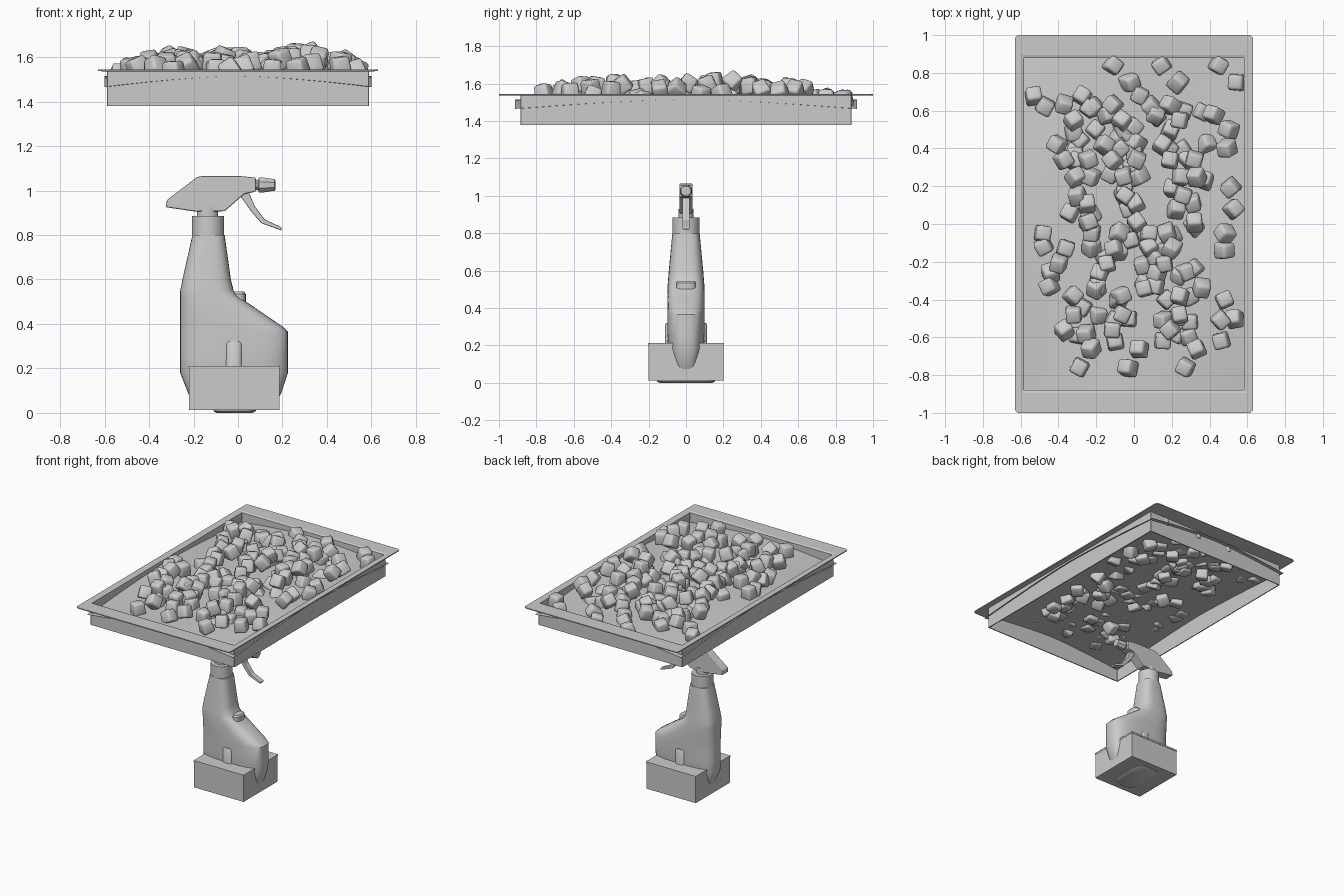
import bpy, bmesh, math, random
from mathutils import Matrix, Euler, Vector

if "Cube" in bpy.data.objects:
    bpy.data.objects.remove(bpy.data.objects["Cube"])

random.seed(4)


def finish(name, bm, smooth=None):
    bmesh.ops.recalc_face_normals(bm, faces=bm.faces)
    me = bpy.data.meshes.new(name)
    bm.to_mesh(me)
    bm.free()
    ob = bpy.data.objects.new(name, me)
    bpy.context.collection.objects.link(ob)
    if smooth:
        bpy.ops.object.select_all(action='DESELECT')
        ob.select_set(True)
        bpy.context.view_layer.objects.active = ob
        bpy.ops.object.shade_smooth_by_angle(angle=math.radians(smooth))
    return ob


def loft(name, rings, smooth=None, capped=True):
    """Bridge a list of equally sized closed rings of points."""
    bm = bmesh.new()
    vs = [[bm.verts.new(p) for p in r] for r in rings]
    n = len(rings[0])
    for a, b in zip(vs, vs[1:]):
        for i in range(n):
            j = (i + 1) % n
            bm.faces.new((a[i], a[j], b[j], b[i]))
    if capped:
        bm.faces.new(vs[0])
        bm.faces.new(vs[-1])
    return finish(name, bm, smooth)


def oval(z, x0, x1, hy, power=2.0, n=32):
    """Superellipse ring at height z, between x0 and x1."""
    pts = []
    for i in range(n):
        a = 2 * math.pi * i / n
        c, s = math.cos(a), math.sin(a)
        pts.append(((x0 + x1) / 2 + (x1 - x0) / 2 * math.copysign(abs(c) ** (2 / power), c),
                    hy * math.copysign(abs(s) ** (2 / power), s), z))
    return pts


def plate(name, profile, hy, bevel=0.0):
    """Extrude an x-z profile across y, with softened edges."""
    ob = loft(name, [[(x, y, z) for x, z in profile] for y in (-hy, hy)])
    if bevel:
        m = ob.modifiers.new("bevel", 'BEVEL')
        m.width, m.segments = bevel, 2
    return ob


def rect(hx, hy, z, c=0.0):
    """Rectangle ring with clipped corners."""
    return [(hx, hy - c, z), (hx - c, hy, z), (c - hx, hy, z), (-hx, hy - c, z),
            (-hx, c - hy, z), (c - hx, -hy, z), (hx - c, -hy, z), (hx, c - hy, z)]


# Tray: open wall frame with a flat rim, no bottom
loft("tray_frame", [rect(.59, .885, 1.38, .002), rect(.59, .885, 1.536, .002),
                    rect(.61, .98, 1.536, .01), rect(.63, 1.0, 1.538, .015),
                    rect(.63, 1.0, 1.545, .015), rect(.595, .895, 1.545, .002),
                    rect(.583, .878, 1.54, .002), rect(.583, .878, 1.38, .002),
                    rect(.59, .885, 1.38, .002)], capped=False)


# Sagging sheet that carries the pile
def sheet_z(x, y):
    return 1.515 - .05 * min(1, abs(x / .6)) ** 1.5 * min(1, abs(y / .9)) ** 1.5


bm = bmesh.new()
bmesh.ops.create_grid(bm, x_segments=12, y_segments=18, size=1)
for v in bm.verts:
    v.co.x *= .6
    v.co.y *= .915
    v.co.z = sheet_z(v.co.x, v.co.y)
finish("tray_sheet", bm, 40)

# Rounded cube shared by the whole pile
bm = bmesh.new()
bmesh.ops.create_cube(bm, size=.088)
for v in bm.verts:
    if v.co.z > 0:
        v.co.x *= .86
        v.co.y *= .9
bmesh.ops.bevel(bm, geom=bm.edges[:], offset=.014, segments=2, profile=.5, affect='EDGES')
cube = finish("cube_chunk", bm, 50)
cube_mesh = cube.data
bpy.data.objects.remove(cube)

# One heap of chunks (x, y), repeated three times across the tray
heap = [(-.11, .84), (-.02, .75), (-.53, .68), (-.47, .62), (-.37, .63), (-.32, .55),
        (-.41, .42), (-.37, .34), (-.24, .34), (-.31, .25), (-.23, .25), (-.14, .58),
        (-.06, .50), (-.30, .15), (-.25, .11), (-.24, .01), (-.48, -.05), (-.48, -.12),
        (-.36, -.13), (-.40, -.21), (-.44, -.26), (-.45, -.33), (-.32, -.38), (-.32, -.48),
        (-.37, -.56), (-.20, -.34), (-.10, -.51), (-.03, -.50), (-.10, -.62), (-.23, -.66),
        (-.29, -.76), (-.08, -.14), (-.05, .19), (-.03, .08), (-.08, -.05), (-.08, -.40),
        (-.07, .40)]


def add_chunk(x, y, z):
    ob = bpy.data.objects.new("cube_chunk", cube_mesh)
    turn = Euler((random.gauss(0, .3), random.gauss(0, .3), random.uniform(0, 6.28)))
    ob.matrix_world = Matrix.LocRotScale(Vector((x, y, z)), turn, Vector((1, 1, 1)))
    bpy.context.collection.objects.link(ob)


for dx, lift in ((0, 0), (.255, .005), (.56, .03)):
    for x, y in heap:
        mid = max(0, 1 - ((x + .27) / .28) ** 2)
        ends = max(0, 1 - abs(y / .85) ** 4)
        z = 1.515 + (.085 + lift) * mid * ends * random.uniform(.65, 1)
        add_chunk(x + dx, y, z)
    # buried chunks poking out underneath
    for _ in range(16):
        x, y = random.gauss(-.26, .06) + dx, random.uniform(-.6, .65)
        add_chunk(x, y, sheet_z(x, y) + random.uniform(-.02, .03))

# Spray bottle body, with a sloping front shoulder
body = [(.04, -.20, .17, .06), (.09, -.225, .195, .08), (.18, -.26, .225, .096),
        (.26, -.26, .225, .1), (.365, -.26, .225, .1), (.385, -.26, .205, .1),
        (.45, -.26, .11, .1), (.525, -.26, .0, .098), (.55, -.26, -.02, .096),
        (.60, -.25, -.032, .092), (.80, -.205, -.06, .073)]
loft("bottle_body", [oval(z, a, b, h, 3.0, 40) for z, a, b, h in body], 35)
loft("bottle_collar", [oval(z, -.208, -.062, .072) for z in (.80, .885)], 35)
loft("spray_neck", [oval(z, -.185, -.09, .04) for z in (.88, .93)], 35)
loft("shoulder_cap", [oval(z, -.025 + i, .035 - i, .052 - i, 2.5)
                      for z, i in ((.50, 0), (.535, 0), (.545, .008))], 35)

# Base box with a slim lid, hidden pillar and foot
for name, hx, hy, z0, z1 in (("base_box", .203, .2, .012, .2), ("base_lid", .205, .203, .2, .212)):
    ob = loft(name, [[(sx * hx - .017, sy * hy, z) for sx, sy in ((-1, -1), (1, -1), (1, 1), (-1, 1))]
                     for z in (z0, z1)])
loft("side_pillar", [oval(z, -.062 + i, .025 - i, .112 - i, 4)
                     for z, i in ((.15, 0), (.31, 0), (.32, .006))], 35)
loft("base_foot", [oval(z, -.11 + i, .08 - i, .155 - i, 4) for z, i in ((0, .015), (.008, 0), (.02, 0))], 35)

# Spray head, trigger and nozzle
plate("spray_head", [(-.325, .925), (-.32, .957), (-.185, 1.06), (-.16, 1.066), (0, 1.066),
                     (.08, 1.058), (.08, .995), (.03, .985), (-.06, .907), (-.19, .905)], .036, .006)
plate("trigger", [(0, .99), (.05, .99), (.075, .93), (.12, .87), (.196, .835),
                  (.196, .82), (.105, .853), (.06, .905)], .02, .004)
rings = []
for x, r in ((.075, .022), (.09, .026), (.095, .036), (.115, .036), (.165, .028), (.168, .02)):
    rings.append([(x, r * math.cos(i * math.pi / 4 + .39), 1.025 + r * math.sin(i * math.pi / 4 + .39))
                  for i in range(8)])
loft("nozzle", rings)
